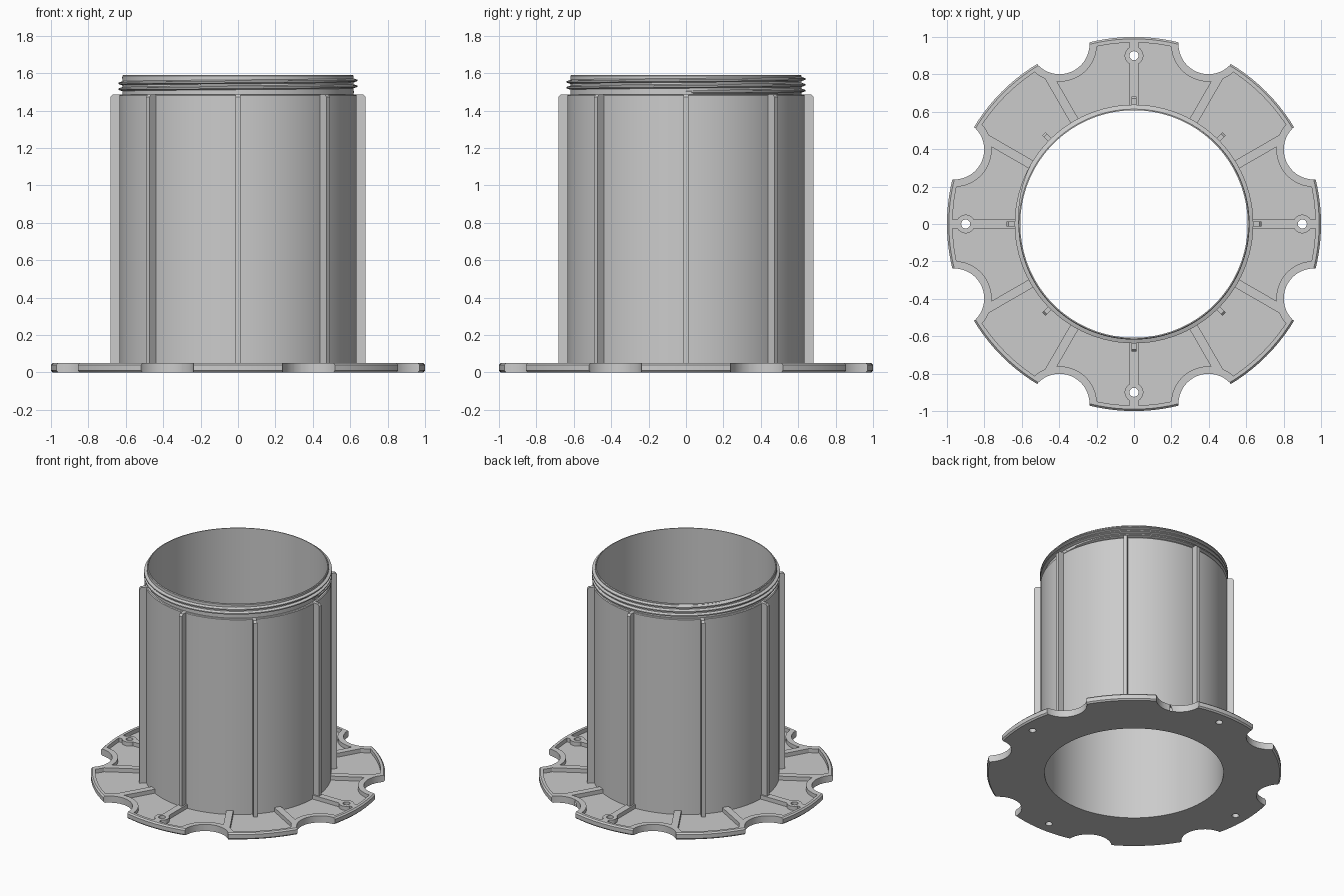
import bpy, bmesh
from math import sin, cos, pi, radians
from mathutils import Matrix

cube = bpy.data.objects.get("Cube")
if cube:
    bpy.data.objects.remove(cube, do_unlink=True)

grey = bpy.data.materials.new("plain grey")
grey.use_nodes = True
colour = (0.6, 0.6, 0.6, 1)
grey.diffuse_color = colour
grey.node_tree.nodes["Principled BSDF"].inputs["Base Color"].default_value = colour


def finish(bm, name):
    bmesh.ops.recalc_face_normals(bm, faces=bm.faces)
    mesh = bpy.data.meshes.new(name)
    bm.to_mesh(mesh)
    bm.free()
    mesh.materials.append(grey)
    obj = bpy.data.objects.new(name, mesh)
    bpy.context.collection.objects.link(obj)
    return obj


def skin(bm, rings, closed):
    """Join matching rings of vertices with quads."""
    n = len(rings[0])
    for i in range(len(rings) if closed else len(rings) - 1):
        a, b = rings[i], rings[(i + 1) % len(rings)]
        for j in range(n):
            k = (j + 1) % n
            bm.faces.new((a[j], a[k], b[k], b[j]))


def lathe(name, profile, steps=128):
    bm = bmesh.new()
    rings = []
    for i in range(steps):
        t = 2 * pi * i / steps
        rings.append([bm.verts.new((r * cos(t), r * sin(t), z)) for r, z in profile])
    skin(bm, rings, True)
    return finish(bm, name)


def post(name, radius, dist, angle, z0, z1, steps=48):
    bm = bmesh.new()
    place = Matrix.Translation((dist * cos(angle), dist * sin(angle), (z0 + z1) / 2))
    bmesh.ops.create_cone(bm, cap_ends=True, segments=steps, radius1=radius,
                          radius2=radius, depth=z1 - z0, matrix=place)
    return finish(bm, name)


def fin(name, profile, width, angle):
    """Radial plate: an (r, z) outline given a thickness and turned about z."""
    bm = bmesh.new()
    sides = [[bm.verts.new((r, y, z)) for r, z in profile] for y in (-width / 2, width / 2)]
    skin(bm, sides, False)
    for side in sides:
        bm.faces.new(side)
    bm.transform(Matrix.Rotation(angle, 4, 'Z'))
    return finish(bm, name)


def subtract(target, cutter):
    mod = target.modifiers.new("cut", 'BOOLEAN')
    mod.operation = 'DIFFERENCE'
    mod.solver = 'EXACT'
    mod.object = cutter
    bpy.context.view_layer.objects.active = target
    bpy.ops.object.modifier_apply(modifier=mod.name)
    bpy.data.objects.remove(cutter, do_unlink=True)


TUBE, BORE, FLOOR, PLATE = 0.635, 0.608, 0.02, 0.05
eighths = [radians(45 * i) for i in range(8)]
quarters = eighths[::2]
notches = [a + radians(22.5) for a in eighths]

# Pocket shape, leaving walls round the notches, radial ribs and screw bosses
pocket = lathe("pocket_cutter", [(0.625, FLOOR), (0.97, FLOOR), (0.97, 0.09), (0.625, 0.09)])
for a in notches:
    subtract(pocket, post("notch_wall", 0.2, 1.04, a, -0.1, 0.2))
for i in range(12):
    bar = [(0.55, -0.1), (1.1, -0.1), (1.1, 0.2), (0.55, 0.2)]
    subtract(pocket, fin("rib_gap", bar, 0.048, radians(30 * i)))
for a in quarters:
    subtract(pocket, post("boss_gap", 0.05, 0.9, a, -0.11, 0.21))

# Base flange with edge notches, recessed pockets and screw holes
flange = lathe("base_flange", [(0.63, 0), (0.99, 0), (1, 0.01), (1, 0.04),
                               (0.99, PLATE), (0.63, PLATE)])
subtract(flange, pocket)
for a in notches:
    subtract(flange, post("notch_cutter", 0.16, 1.04, a, -0.12, 0.22))
for a in quarters:
    subtract(flange, post("hole_cutter", 0.024, 0.9, a, -0.12, 0.22, 24))

# Tube with a narrower neck
tube = lathe("tube", [(BORE, 0), (TUBE, 0), (TUBE, 1.48), (0.63, 1.485),
                      (0.618, 1.485), (0.618, 1.585), (0.614, 1.59), (BORE, 1.59)])

# Vertical stiffening ribs
ribs = []
for a in eighths:
    outline = [(0.62, 0.01), (0.682, 0.01), (0.682, 1.472), (0.67, 1.487), (0.62, 1.487)]
    ribs.append(fin("tube_rib", outline, 0.026, a))

# Helical thread, fading out at both ends
bm = bmesh.new()
turns, steps, pitch = 2.5, 96, 0.031
total = int(turns * steps)
rings = []
for i in range(total + 1):
    t = 2 * pi * i / steps
    fade = max(0.05, min(1, i / 8, (total - i) / 8))
    z = 1.499 + pitch * i / steps
    section = [(0.612, -0.013), (0.618 + 0.02 * fade, -0.004),
               (0.618 + 0.02 * fade, 0.004), (0.612, 0.013)]
    rings.append([bm.verts.new((r * cos(t), r * sin(t), z + h)) for r, h in section])
skin(bm, rings, False)
bm.faces.new(rings[0])
bm.faces.new(rings[-1])
thread = finish(bm, "neck_thread")

# Smooth round walls, crisp edges
bpy.ops.object.select_all(action='DESELECT')
for obj in [flange, tube, thread]:
    obj.select_set(True)
bpy.context.view_layer.objects.active = tube
bpy.ops.object.shade_smooth_by_angle(angle=radians(25))
